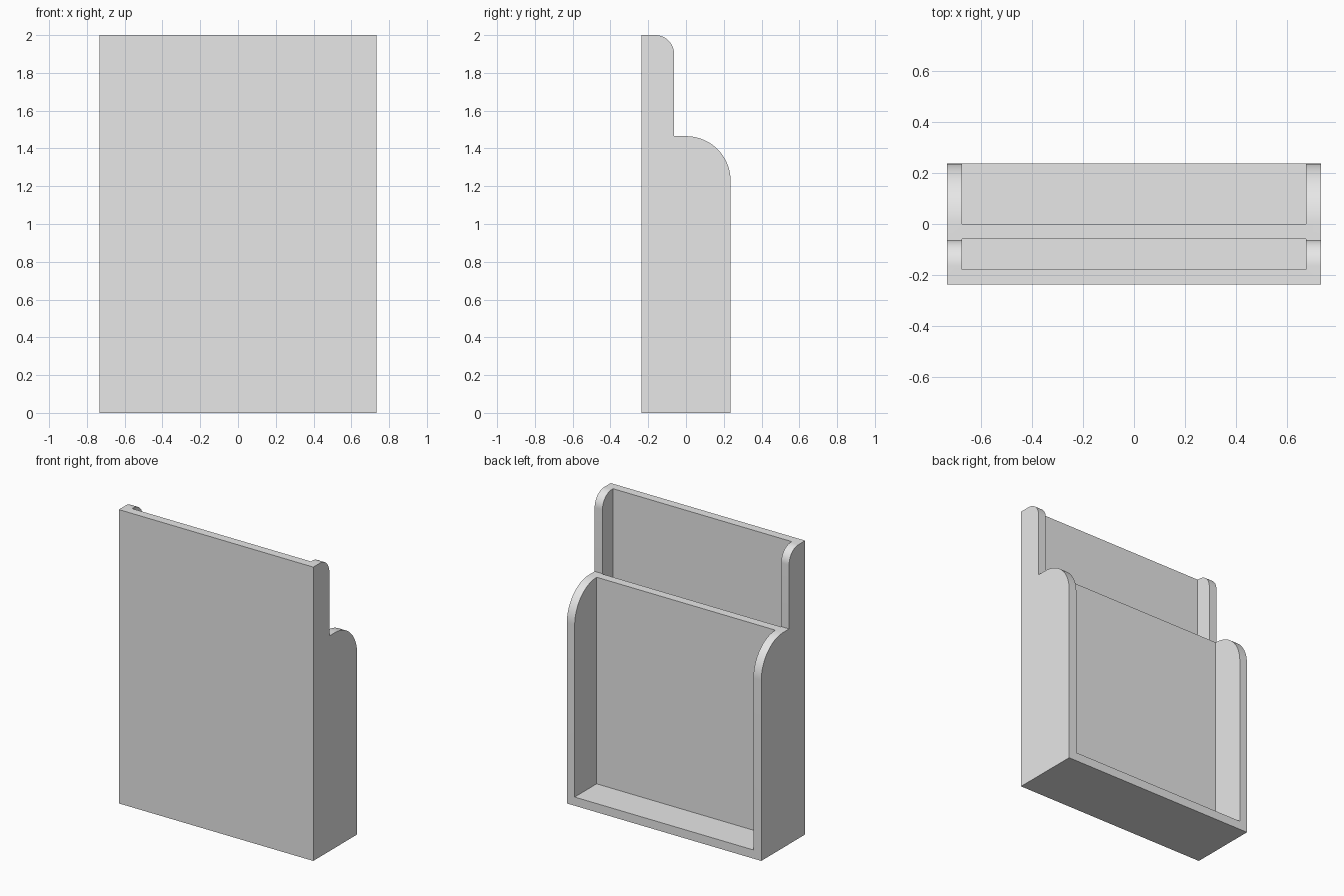
import bpy, bmesh
from math import sin, cos, pi, radians

cube = bpy.data.objects.get("Cube")
if cube:
    bpy.data.objects.remove(cube)

HALF_W, HALF_D, HEIGHT = 0.732, 0.236, 2.0
WALL = 0.059
STEP_Y, STEP_Z = -0.063, 1.465
LOW_R, TOP_R = 0.236, 0.1

# Single plain grey
grey = bpy.data.materials.new("plain grey")
grey.use_nodes = True
grey.diffuse_color = (0.8, 0.8, 0.8, 1)
grey.node_tree.nodes["Principled BSDF"].inputs["Base Color"].default_value = (0.8, 0.8, 0.8, 1)


def extrude_profile(name, points, half_width):
    """Extrude a (y, z) outline symmetrically across x."""
    bm = bmesh.new()
    face = bm.faces.new([bm.verts.new((-half_width, y, z)) for y, z in points])
    ext = bmesh.ops.extrude_face_region(bm, geom=[face])
    moved = [v for v in ext["geom"] if isinstance(v, bmesh.types.BMVert)]
    bmesh.ops.translate(bm, verts=moved, vec=(2 * half_width, 0, 0))
    bmesh.ops.recalc_face_normals(bm, faces=bm.faces)
    mesh = bpy.data.meshes.new(name)
    bm.to_mesh(mesh)
    bm.free()
    mesh.materials.append(grey)
    obj = bpy.data.objects.new(name, mesh)
    bpy.context.collection.objects.link(obj)
    return obj


def rounded_corner(y, z, radius, steps=20):
    """Quarter arc from the side edge up to the top edge of a corner."""
    angles = [i * pi / 2 / steps for i in range(steps + 1)]
    return [(y - radius + radius * cos(a), z - radius + radius * sin(a)) for a in angles]


# Stepped body with two rounded shoulders
outline = [(-HALF_D, 0), (HALF_D, 0)]
outline += rounded_corner(HALF_D, STEP_Z, LOW_R)
outline += [(STEP_Y, STEP_Z)]
outline += rounded_corner(STEP_Y, HEIGHT, TOP_R)
outline += [(-HALF_D, HEIGHT)]
body = extrude_profile("holder_body", outline, HALF_W)

# Slot behind the front panel and open pocket at the back
bpy.context.view_layer.objects.active = body
body.select_set(True)
for name, y0, y1 in (("slot_cutter", -HALF_D + WALL, -WALL),
                     ("pocket_cutter", 0, HALF_D + 0.1)):
    top = HEIGHT + 0.1
    cutter = extrude_profile(name, [(y0, WALL), (y1, WALL), (y1, top), (y0, top)],
                             HALF_W - WALL)
    cutter.hide_render = True
    mod = body.modifiers.new(name, "BOOLEAN")
    mod.operation = "DIFFERENCE"
    mod.solver = "EXACT"
    mod.object = cutter
    bpy.ops.object.modifier_apply(modifier=mod.name)
    bpy.data.objects.remove(cutter)

bpy.ops.object.shade_smooth_by_angle(angle=radians(30))
